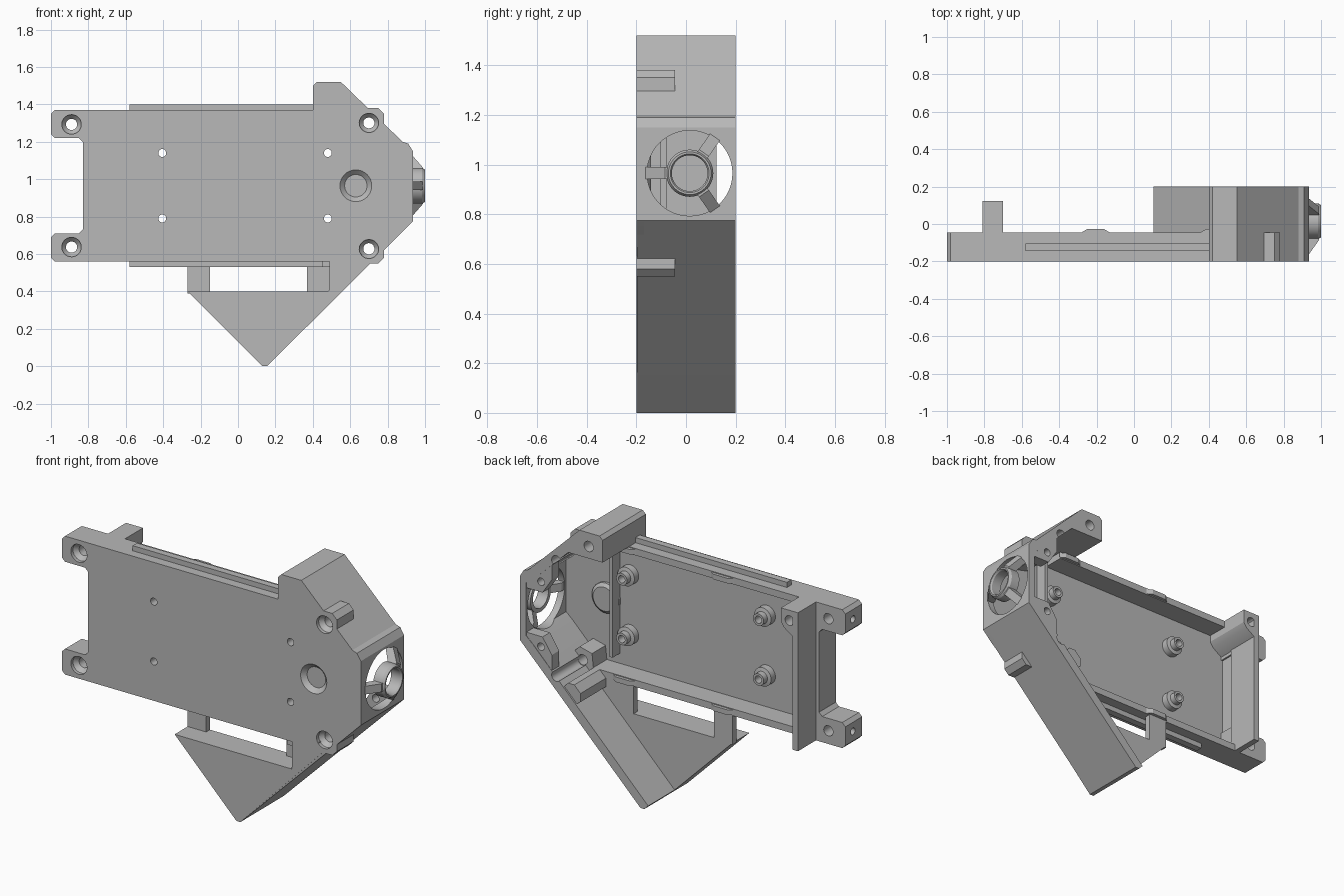
import bpy, bmesh, math
from mathutils import Matrix, Vector

if "Cube" in bpy.data.objects:
    bpy.data.objects.remove(bpy.data.objects["Cube"], do_unlink=True)

GREY = (0.48, 0.48, 0.48, 1)
mat = bpy.data.materials.new("plain grey")
mat.use_nodes = True
mat.diffuse_color = GREY
mat.node_tree.nodes["Principled BSDF"].inputs["Base Color"].default_value = GREY

# Local z of a turned part points along this world axis
ALONG = {"x": Matrix.Rotation(math.pi / 2, 4, "Y"),
         "y": Matrix.Rotation(-math.pi / 2, 4, "X")}
FRONT = -0.2
RIM = -0.045


def finish(name, bm, matrix=None):
    bmesh.ops.recalc_face_normals(bm, faces=bm.faces)
    if matrix:
        bm.transform(matrix)
    mesh = bpy.data.meshes.new(name)
    bm.to_mesh(mesh)
    bm.free()
    mesh.materials.append(mat)
    obj = bpy.data.objects.new(name, mesh)
    bpy.context.collection.objects.link(obj)
    return obj


def prism(name, pts, y0, y1, matrix=None):
    """Outline in x and z, pushed from y0 to y1."""
    bm = bmesh.new()
    face = bm.faces.new([bm.verts.new((x, y0, z)) for x, z in pts])
    new = bmesh.ops.extrude_face_region(bm, geom=[face])["geom"]
    moved = [v for v in new if isinstance(v, bmesh.types.BMVert)]
    bmesh.ops.translate(bm, verts=moved, vec=(0, y1 - y0, 0))
    return finish(name, bm, matrix)


def box(name, x0, x1, y0, y1, z0, z1):
    return prism(name, [(x0, z0), (x1, z0), (x1, z1), (x0, z1)], y0, y1)


def turned(name, profile, place, axis="y", ring=False, n=32):
    """Profile of radius and height turned about an axis."""
    bm = bmesh.new()
    rows = [[bm.verts.new((r * math.cos(i * math.tau / n), r * math.sin(i * math.tau / n), h))
             for i in range(n)] for r, h in profile]
    pairs = list(zip(rows, rows[1:])) + ([(rows[-1], rows[0])] if ring else [])
    for a, b in pairs:
        for i in range(n):
            j = (i + 1) % n
            bm.faces.new((a[i], a[j], b[j], b[i]))
    if not ring:
        bm.faces.new(rows[0])
        bm.faces.new(rows[-1])
    return finish(name, bm, Matrix.Translation(Vector(place)) @ ALONG[axis])


def cut(obj, *cutters):
    bpy.context.view_layer.objects.active = obj
    for c in cutters:
        mod = obj.modifiers.new("cut", "BOOLEAN")
        mod.operation, mod.solver, mod.object = "DIFFERENCE", "EXACT", c
        bpy.ops.object.modifier_apply(modifier=mod.name)
        bpy.data.objects.remove(c, do_unlink=True)


def screw_hole(x, z):
    return turned("cutter", [(.052, -.05), (.052, .02), (.03, .045), (.03, .5)], (x, FRONT, z))


def plain_hole(x, z, r, y0, y1):
    return turned("cutter", [(r, y0), (r, y1)], (x, 0, z))


# Front plate
plate = prism("front_plate", [
    (-.83, .56), (.70, .56), (.88, .72), (.935, .775), (.935, 1.15), (.91, 1.19), (.88, 1.20),
    (.55, 1.52), (.50, 1.52), (.50, 1.37), (-.83, 1.37)], FRONT, -.17)
studs = [(x, z) for x in (-.405, .48) for z in (.79, 1.14)]
cut(plate, screw_hole(.70, 1.30), screw_hole(.70, .625),
    turned("cutter", [(.085, -.02), (.085, 0), (.06, .025), (.06, .06)], (.63, FRONT, .965)),
    *[plain_hole(x, z, .021, -.3, 0) for x, z in studs])
turned("round_recess_back", [(.088, -.175), (.088, -.155), (.07, -.14)], (.63, 0, .965))

# Standoffs behind the plate
for x, z in studs:
    turned("standoff", [(.021, -.18), (.055, -.18), (.055, -.13), (.035, -.125), (.035, -.09), (.021, -.09)],
           (x, 0, z), ring=True)

# Long rims with guide rails and clips
for low, high, out, side in ((.56, .60, .53, "lower"), (1.33, 1.37, 1.40, "upper")):
    box(side + "_rim", -.83, .66 if side == "lower" else .50, FRONT + .005, RIM, low, high)
    edge = low if side == "lower" else high
    z0, z1 = sorted((edge, out))
    box(side + "_rail", -.58, .45, -.145, -.105, z0, z1)
    box(side + "_rail_stop", .45, .49, -.19, -.06, z0, z1)
    for x in (-.205, .43):
        bm_pts = [(x - .075, 0), (x + .075, 0), (x + .045, .018), (x - .045, .018)]
        prism(side + "_clip", bm_pts, low + .005, high - .005,
              Matrix(((1, 0, 0, 0), (0, 0, 1, RIM), (0, 1, 0, 0), (0, 0, 0, 1))))

# Right end wall with window, and its tall back flange
wall = box("end_wall", -.829, -.79, FRONT + .005, RIM, .565, 1.365)
window = prism("cutter", [(-.17, .79), (-.13, .74), (-.075, .74), (-.075, 1.19), (-.13, 1.19), (-.17, 1.14)],
               -.9, -.7, Matrix(((0, 1, 0, 0), (1, 0, 0, 0), (0, 0, 1, 0), (0, 0, 0, 1))))
cut(wall, window)
box("end_flange", -.81, -.775, -.08, .122, .56, 1.37)
post = prism("end_post", [(-.81, 1.37), (-.70, 1.37), (-.70, 1.29), (-.72, 1.26), (-.78, 1.22), (-.81, 1.22)],
             -.18, .122)
cut(post, plain_hole(-.755, 1.31, .028, 0, .2))

# Mounting ears
for z, s in ((.56, 1), (1.37, -1)):
    ear = prism("mounting_ear", [
        (-.78, z), (-.98, z), (-1, z + s * .02), (-1, z + s * .13), (-.98, z + s * .15),
        (-.85, z + s * .15), (-.83, z + s * .17), (-.78, z + s * .17)], FRONT, RIM)
    mid = z + s * .077
    cut(ear, screw_hole(-.89, mid),
        turned("cutter", [(.02, -1.1), (.02, -.93)], (0, -.115, mid), "x"))

# Deep shell around the fan end
shell = prism("fan_shell", [
    (.55, 1.52), (.88, 1.20), (.91, 1.19), (.935, 1.15), (.935, .775), (.90, .74), (.155, .0),
    (.13, .0), (.105, .025), (.85, .77), (.895, .81), (.895, 1.12), (.86, 1.14), (.55, 1.44)],
    FRONT + .003, .2)
cut(shell, screw_hole(.70, 1.30), screw_hole(.70, .625),
    turned("cutter", [(.172, .86), (.172, 1.05)], (0, .015, .965), "x", n=48))

# Upper corner block with sloped inner side
block = prism("upper_block", [(.40, 1.37), (.40, 1.50), (.42, 1.52), (.55, 1.52), (.66, 1.41), (.62, 1.37)],
              FRONT, .2)
slope = prism("cutter", [(.3, -.3), (.5, -.3), (.5, -.04), (.4, .06), (.3, .16)], 1.2, 1.7,
              Matrix(((1, 0, 0, 0), (0, 0, 1, 0), (0, 1, 0, 0), (0, 0, 0, 1))))
cut(block, slope, plain_hole(.49, 1.44, .03, .05, .3))

# Screw bosses poking through the sloped walls
for z, s in ((1.38, -1), (.55, 1)):
    boss = prism("side_boss", [
        (.66, z), (.75, z), (.78, z + s * .03), (.78, z + s * .09), (.72, z + s * .15),
        (.64, z + s * .13), (.63, z + s * .04)], FRONT, RIM)
    cut(boss, screw_hole(.70, z + s * .078))

# Corner gussets at the open back of the fan pocket
for z, s in ((1.15, -1), (.77, 1)):
    gusset = prism("fan_gusset", [(.90, z), (.84, z - s * .02), (.73, z - s * .12),
                                  (.73, z - s * .03), (.79, z + s * .06), (.90, z + s * .06)], .13, .198)
    cut(gusset, plain_hole(.80, z, .022, .05, .3))

# Fan pocket ledge and lower rib
box("pocket_ledge", .545, .565, -.18, -.10, .66, 1.36)
prism("lower_rib", [(.58, .49), (.66, .57), (.63, .60), (.59, .60), (.55, .56), (.55, .51)], -.19, .19)

# Lower pointed bracket and its struts
prism("lower_bracket", [(.13, 0), (-.27, .40), (.49, .40), (.49, .562), (.70, .562), (.155, 0)], FRONT, RIM)
for x in (-.27, .37):
    box("bracket_strut", x, x + .12, -.08, RIM, .39, .57)

# Hub and three spokes
centre = Vector((0, .015, .965))
turned("fan_hub", [(.072, .93), (.095, .93), (.095, .985), (.086, 1.0), (.078, 1.0), (.072, .99)],
       centre, "x", ring=True, n=40)
for angle in (180, 55, -55):
    # Local x is the radius and local z runs along world x
    spin = Matrix.Rotation(math.radians(angle), 4, "X")
    frame = Matrix(((0, 0, 1, 0), (1, 0, 0, 0), (0, 1, 0, 0), (0, 0, 0, 1)))
    prism("fan_spoke", [(.085, .94), (.085, .99), (.10, .99), (.18, .933), (.18, .9), (.15, .9)], -.024, .024,
          Matrix.Translation(centre) @ spin @ frame)

# Smooth round walls, keep hard edges
for obj in bpy.context.collection.objects:
    obj.select_set(obj.type == "MESH")
    if obj.type == "MESH":
        bpy.context.view_layer.objects.active = obj
bpy.ops.object.shade_smooth_by_angle(angle=math.radians(25))
